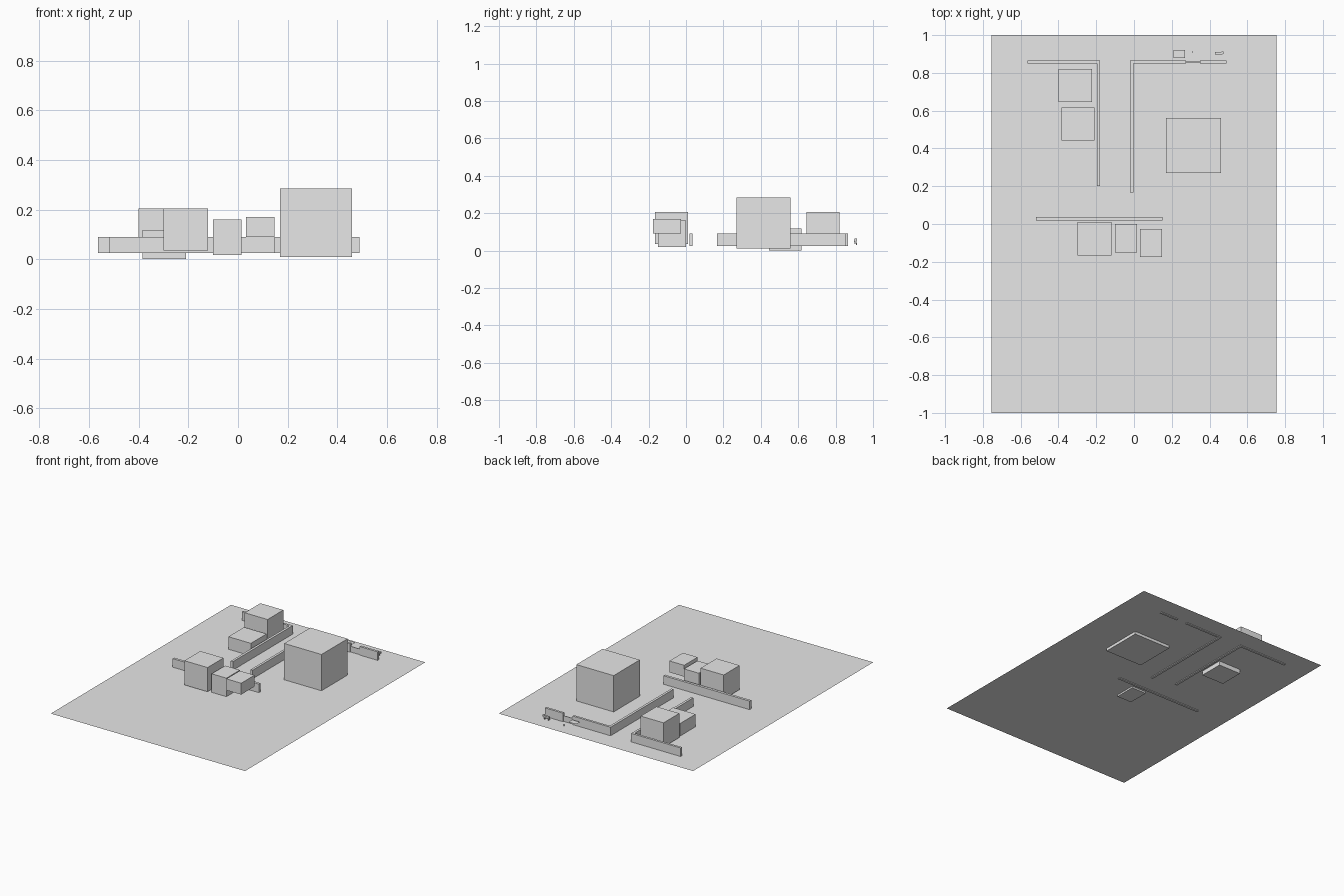
import bpy
import bmesh

GROUND = 0.03
WALL_Z = (0.025, 0.09)

cube = bpy.data.objects.get("Cube")
if cube:
    bpy.data.objects.remove(cube, do_unlink=True)

grey = bpy.data.materials.new("light_grey")
grey.use_nodes = True
grey.diffuse_color = (0.8, 0.8, 0.8, 1)
for node in grey.node_tree.nodes:
    if node.type == 'BSDF_PRINCIPLED':
        node.inputs["Base Color"].default_value = grey.diffuse_color


def finish(name, bm):
    mesh = bpy.data.meshes.new(name)
    bm.to_mesh(mesh)
    bm.free()
    mesh.materials.append(grey)
    obj = bpy.data.objects.new(name, mesh)
    bpy.context.scene.collection.objects.link(obj)
    return obj


def box(name, x, y, z):
    """Box spanning the given (low, high) pairs."""
    bm = bmesh.new()
    bmesh.ops.create_cube(bm, size=1)
    for v in bm.verts:
        for axis, (low, high) in enumerate((x, y, z)):
            v.co[axis] = high if v.co[axis] > 0 else low
    return finish(name, bm)


def sheet(name, x, y, z):
    """Single flat horizontal face."""
    bm = bmesh.new()
    corners = ((x[0], y[0]), (x[1], y[0]), (x[1], y[1]), (x[0], y[1]))
    bm.faces.new([bm.verts.new((a, b, z)) for a, b in corners])
    return finish(name, bm)


# Ground
sheet("ground", (-0.755, 0.755), (-1, 1), GROUND)

# Buildings
box("large_building", (0.17, 0.46), (0.27, 0.56), (0.01, 0.285))
box("rear_house", (-0.40, -0.222), (0.645, 0.82), (0.035, 0.205))
box("low_house", (-0.385, -0.21), (0.443, 0.617), (0, 0.118))
box("front_house", (-0.30, -0.12), (-0.167, 0.01), (0.035, 0.205))
box("front_middle_house", (-0.10, 0.015), (-0.15, 0), (0.018, 0.16))
box("raised_block", (0.033, 0.148), (-0.176, -0.027), (0.09, 0.17))

# Walls either side of the street
REAR = (0.85, 0.866)
box("front_wall", (-0.52, 0.15), (0.018, 0.036), WALL_Z)
box("right_rear_wall", (-0.565, -0.197), REAR, WALL_Z)
box("right_street_wall", (-0.197, -0.18), (0.2, REAR[1]), WALL_Z)
box("left_street_wall", (-0.02, -0.003), (0.167, REAR[1]), WALL_Z)
box("left_rear_wall", (-0.003, 0.275), REAR, WALL_Z)
box("left_rear_wall_end", (0.35, 0.49), REAR, WALL_Z)

# Gate in the rear wall and sign sheet beside it
box("gate", (0.275, 0.35), (0.855, 0.859), (GROUND, 0.07))
sheet("canopy", (0.21, 0.27), (0.878, 0.92), 0.07)
box("small_post", (0.308, 0.313), (0.908, 0.913), (GROUND, 0.04))

# Small four-legged figure behind the wall
box("figure_body", (0.428, 0.468), (0.897, 0.911), (0.046, 0.058))
box("figure_head", (0.462, 0.475), (0.9, 0.913), (0.052, 0.064))
for i, x in enumerate((0.43, 0.46)):
    for j, y in enumerate((0.897, 0.907)):
        box(f"figure_leg_{i}_{j}", (x, x + 0.005), (y, y + 0.004), (0.034, 0.047))
